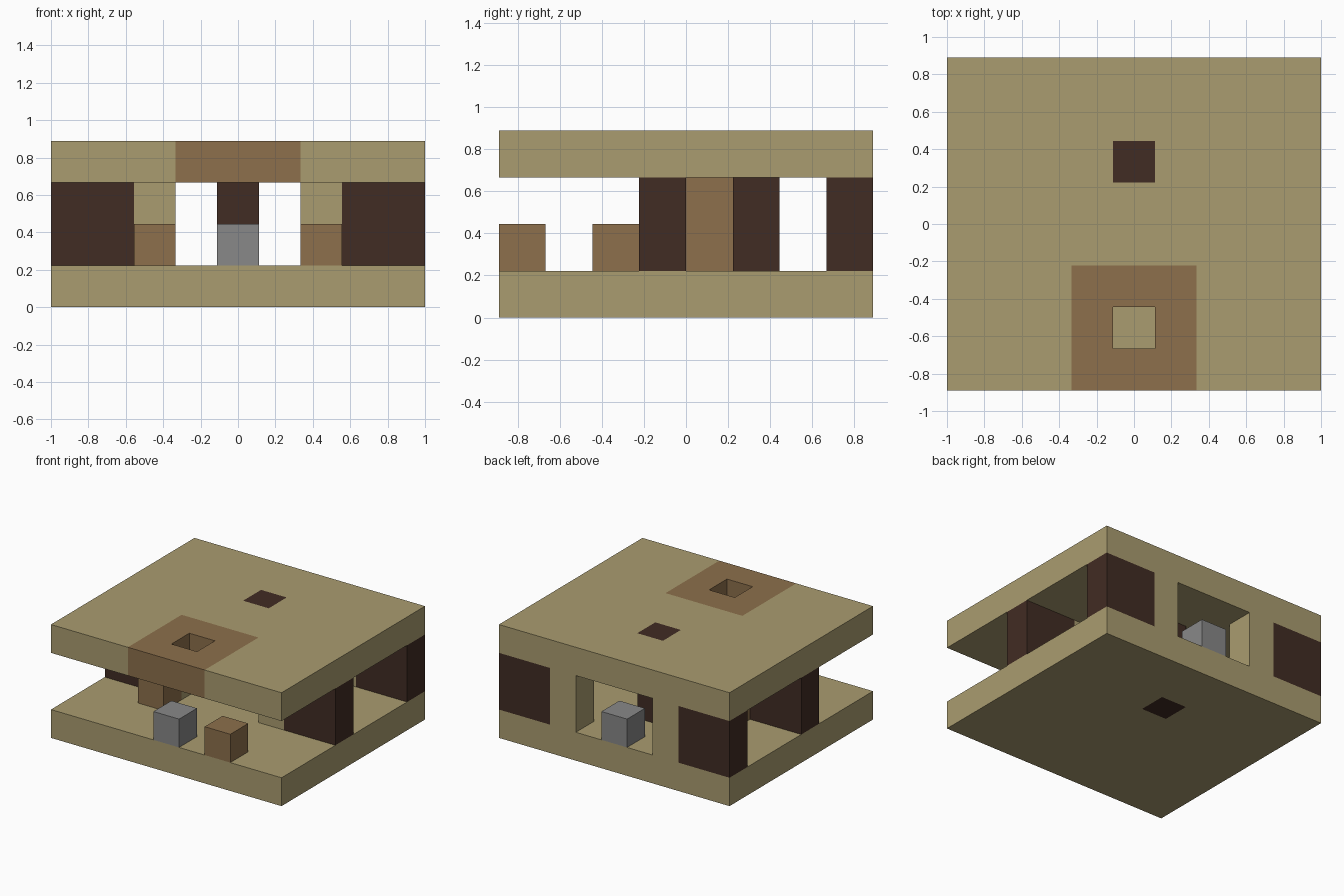
import bpy, bmesh, math
from mathutils import Vector

cube = bpy.data.objects.get("Cube")
if cube:
    bpy.data.objects.remove(cube, do_unlink=True)

CELL = 2 / 9          # the model is 9 x 8 x 4 cells
ORIGIN = Vector((-1, -4 * CELL, 0))


def material(name, r, g, b):
    m = bpy.data.materials.new(name)
    m.use_nodes = True
    m.diffuse_color = (r, g, b, 1)
    m.node_tree.nodes["Principled BSDF"].inputs["Base Color"].default_value = (r, g, b, 1)
    return m


tan = material("tan plank", 0.40, 0.333, 0.16)
brown = material("brown wood", 0.266, 0.162, 0.072)
dark = material("dark log", 0.053, 0.025, 0.017)
gray = material("gray stone", 0.246, 0.246, 0.246)


def new_object(name, bm, mats):
    mesh = bpy.data.meshes.new(name)
    bm.to_mesh(mesh)
    bm.free()
    for m in mats:
        mesh.materials.append(m)
    obj = bpy.data.objects.new(name, mesh)
    bpy.context.collection.objects.link(obj)


def block(name, mat, x, y, z, size=(1, 1, 1)):
    """Box whose low corner is at cell x, y, z."""
    bm = bmesh.new()
    bmesh.ops.create_cube(bm, size=1)
    for v in bm.verts:
        v.co = ORIGIN + CELL * Vector([c + s * (p + 0.5) for c, s, p in zip((x, y, z), size, v.co)])
    new_object(name, bm, [mat])


def slab(name, z, mats, rule):
    """One-cell-thick slab; rule(x, y) gives a material index, or None for a hole."""
    bm = bmesh.new()
    verts = {}

    def vert(x, y):
        if (x, y) not in verts:
            verts[x, y] = bm.verts.new(ORIGIN + CELL * Vector((x, y, z)))
        return verts[x, y]

    for x in range(9):
        for y in range(8):
            index = rule(x, y)
            if index is not None:
                f = bm.faces.new([vert(x, y), vert(x, y + 1), vert(x + 1, y + 1), vert(x + 1, y)])
                f.material_index = index
    bottom = bm.faces[:]
    top = bmesh.ops.extrude_face_region(bm, geom=bottom, use_keep_orig=True)["geom"]
    bmesh.ops.translate(bm, verts=[g for g in top if isinstance(g, bmesh.types.BMVert)],
                        vec=(0, 0, CELL))
    # side faces take the colour of the cell they belong to
    for f in bm.faces:
        if abs(f.normal.z) < 0.5:
            for e in f.edges:
                for other in e.link_faces:
                    if abs(other.normal.z) > 0.5:
                        f.material_index = other.material_index
    bmesh.ops.recalc_face_normals(bm, faces=bm.faces)
    bmesh.ops.dissolve_limit(bm, angle_limit=math.radians(1), verts=bm.verts[:],
                             edges=bm.edges[:], delimit={'MATERIAL'})
    bmesh.ops.triangulate(bm, faces=bm.faces)
    new_object(name, bm, mats)


def is_pillar(x, y):
    return (x, y) == (4, 5)


def roof_rule(x, y):
    if (x, y) == (4, 1):
        return None                       # smoke hole
    if is_pillar(x, y):
        return 2
    return 1 if 3 <= x <= 5 and y <= 2 else 0


# Floor and roof
slab("floor", 0, [tan, dark], lambda x, y: int(is_pillar(x, y)))
slab("roof", 3, [tan, brown, dark], roof_rule)

# Walls, the same on both sides
for side, outer, inner in (("right", 0, 2), ("left", 7, 6)):
    for row, y in (("middle", 3), ("back", 7)):
        block(f"{side}_{row}_log", dark, outer, y, 1, (2, 1, 2))
        block(f"{side}_{row}_plank", tan, inner, y, 1, (1, 1, 2))

# Central pillar and furniture
block("pillar", dark, 4, 5, 1, (1, 1, 2))
block("cupboard", brown, 2, 4, 1, (1, 1, 2))
block("front_crate", brown, 6, 0, 1)
block("inner_crate", brown, 2, 2, 1)
block("front_stone", gray, 4, 0, 1)
block("back_stone", gray, 4, 7, 1)
